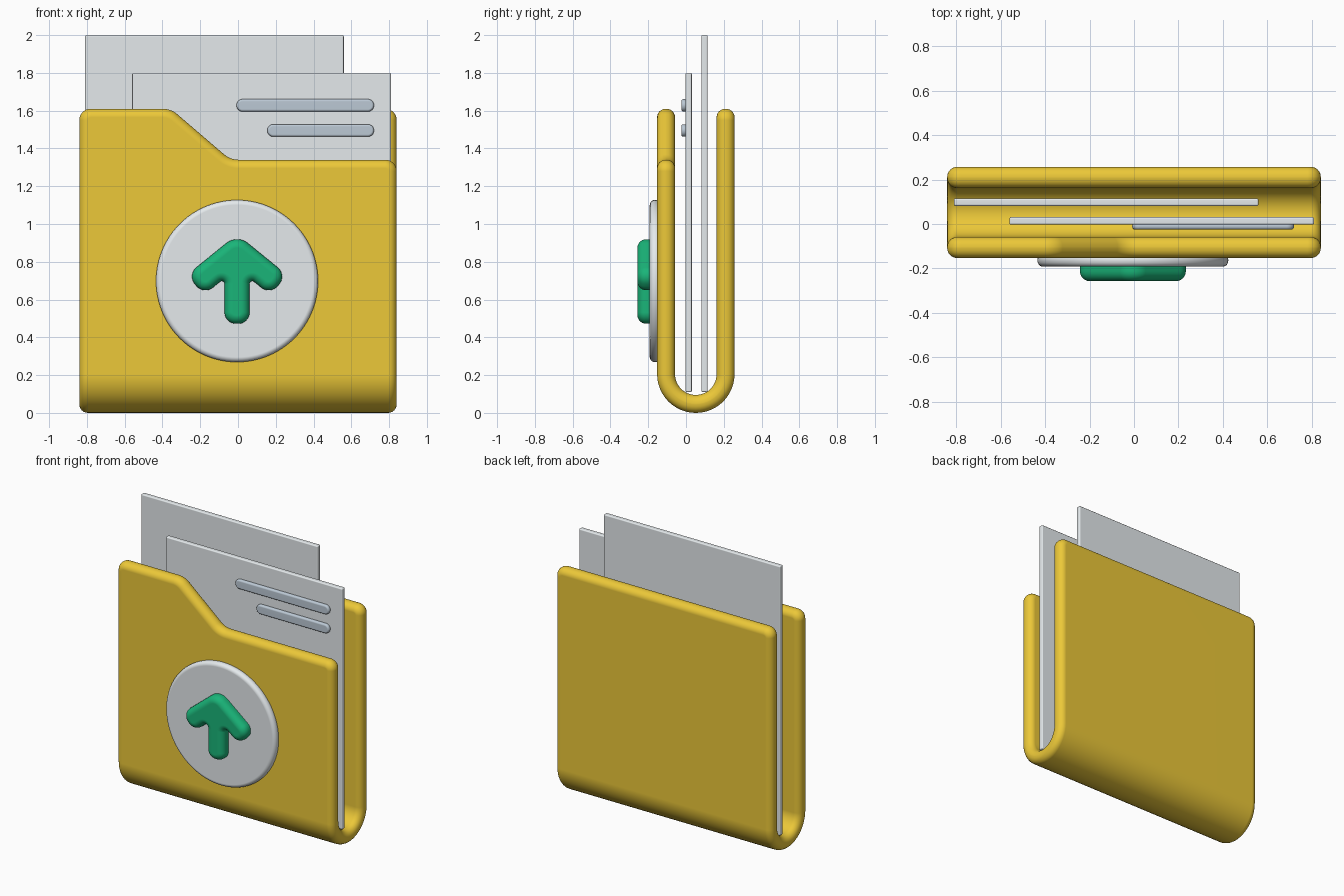
import bpy, bmesh, math
from mathutils import Vector

if "Cube" in bpy.data.objects:
    bpy.data.objects.remove(bpy.data.objects["Cube"])


def material(name, rgb):
    m = bpy.data.materials.new(name)
    m.diffuse_color = (*rgb, 1)
    m.use_nodes = True
    m.node_tree.nodes["Principled BSDF"].inputs["Base Color"].default_value = m.diffuse_color
    return m


YELLOW = material("yellow", (0.84, 0.58, 0.04))
GREEN = material("green", (0.01, 0.46, 0.19))
WHITE = material("white", (0.78, 0.82, 0.84))
BLUE_GREY = material("blue_grey", (0.50, 0.58, 0.66))


def rounded(corners, steps=8):
    """Outline from (x, z, radius) corners, each replaced by an arc."""
    out = []
    n = len(corners)
    for i, (x, z, r) in enumerate(corners):
        p = Vector((x, z))
        a = (Vector(corners[i - 1][:2]) - p).normalized()
        b = (Vector(corners[(i + 1) % n][:2]) - p).normalized()
        half = a.angle(b) / 2
        centre = p + (a + b).normalized() * (r / math.sin(half))
        start = p + a * (r / math.tan(half)) - centre
        end = p + b * (r / math.tan(half)) - centre
        turn = start.angle_signed(end)
        for k in range(steps + 1):
            t = -turn * k / steps
            c, s = math.cos(t), math.sin(t)
            out.append((centre.x + start.x * c - start.y * s,
                        centre.y + start.x * s + start.y * c))
    return out


def plate(name, outline, y0, y1, bevel, mat, segments=5, cuts=(), remap=None):
    """Extruded outline in x-z with softened rims, optionally cut and bent."""
    bm = bmesh.new()
    front = [bm.verts.new((x, y0, z)) for x, z in outline]
    back = [bm.verts.new((x, y1, z)) for x, z in outline]
    n = len(outline)
    bm.faces.new(front)
    bm.faces.new(back[::-1])
    for i in range(n):
        j = (i + 1) % n
        bm.faces.new((front[j], front[i], back[i], back[j]))
    bmesh.ops.recalc_face_normals(bm, faces=bm.faces)
    rims = [e for e in bm.edges if abs(e.verts[0].co.y - e.verts[1].co.y) < 1e-6]
    bmesh.ops.bevel(bm, geom=rims, offset=bevel, offset_type='OFFSET',
                    segments=segments, profile=0.5, affect='EDGES')
    for c in cuts:
        bmesh.ops.bisect_plane(bm, geom=bm.verts[:] + bm.edges[:] + bm.faces[:],
                               dist=1e-5, plane_co=(0, 0, c), plane_no=(0, 0, 1))
    if remap:
        for v in bm.verts:
            v.co = remap(v.co)
    bmesh.ops.recalc_face_normals(bm, faces=bm.faces)
    me = bpy.data.meshes.new(name)
    bm.to_mesh(me)
    bm.free()
    me.materials.append(mat)
    ob = bpy.data.objects.new(name, me)
    bpy.context.collection.objects.link(ob)
    bpy.ops.object.select_all(action='DESELECT')
    ob.select_set(True)
    bpy.context.view_layer.objects.active = ob
    bpy.ops.object.shade_smooth_by_angle(angle=math.radians(40))
    ob.modifiers.new("even_shading", 'WEIGHTED_NORMAL').keep_sharp = True
    return ob


def box(x0, x1, z0, z1, r):
    return rounded([(x0, z0, r), (x1, z0, r), (x1, z1, r), (x0, z1, r)])


# Folder: flat sheet with a tab step, bent into a U around the bottom
THICK, OUTER, MID_Y = 0.095, 0.205, 0.052
MID = OUTER - THICK / 2
ARC = MID * math.pi / 2


def bend(co):
    r = MID + co.y
    s = max(-ARC, min(ARC, co.z))
    a = s / MID
    return Vector((co.x, MID_Y + r * math.sin(a),
                   OUTER - r * math.cos(a) + abs(co.z - s)))


def along(z):
    return ARC + z - OUTER


W = 0.84
sheet = rounded([
    (-W, along(1.61), 0.06), (-W, -along(1.61), 0.06),
    (-0.355, -along(1.61), 0.12), (-0.04, -along(1.34), 0.12),
    (W, -along(1.34), 0.06), (W, along(1.61), 0.06)])
plate("folder", sheet, -THICK / 2, THICK / 2, 0.045, YELLOW, segments=6,
      cuts=[ARC * k / 12 for k in range(-12, 13)], remap=bend)

# Paper sheets
plate("back_paper", box(-0.81, 0.56, 0.11, 2.0, 0.008), 0.081, 0.115, 0.008, WHITE, 3)
plate("front_paper", box(-0.56, 0.81, 0.11, 1.8, 0.008), -0.003, 0.031, 0.008, WHITE, 3)

# Text bars on the front sheet
for name, x0, z in (("upper_bar", -0.008, 1.628), ("lower_bar", 0.155, 1.495)):
    plate(name, box(x0, 0.72, z - 0.033, z + 0.033, 0.0325), -0.025, 0.005, 0.012, BLUE_GREY, 3)

# Round badge
circle = [(-0.005 + 0.429 * math.cos(2 * math.pi * k / 96),
           0.698 + 0.429 * math.sin(2 * math.pi * k / 96)) for k in range(96)]
plate("badge", circle, -0.192, -0.135, 0.026, WHITE)

# Upward arrow on the badge
left = [(-0.265, 0.73, 0.062), (-0.175, 0.625, 0.062),
        (-0.066, 0.714, 0.015), (-0.066, 0.472, 0.06)]
right = [(-x, z, r) for x, z, r in reversed(left)]
arrow = [(x - 0.005, z, r) for x, z, r in [(0, 0.945, 0.09)] + left + right]
plate("arrow", rounded(arrow), -0.257, -0.15, 0.045, GREEN, segments=6)
